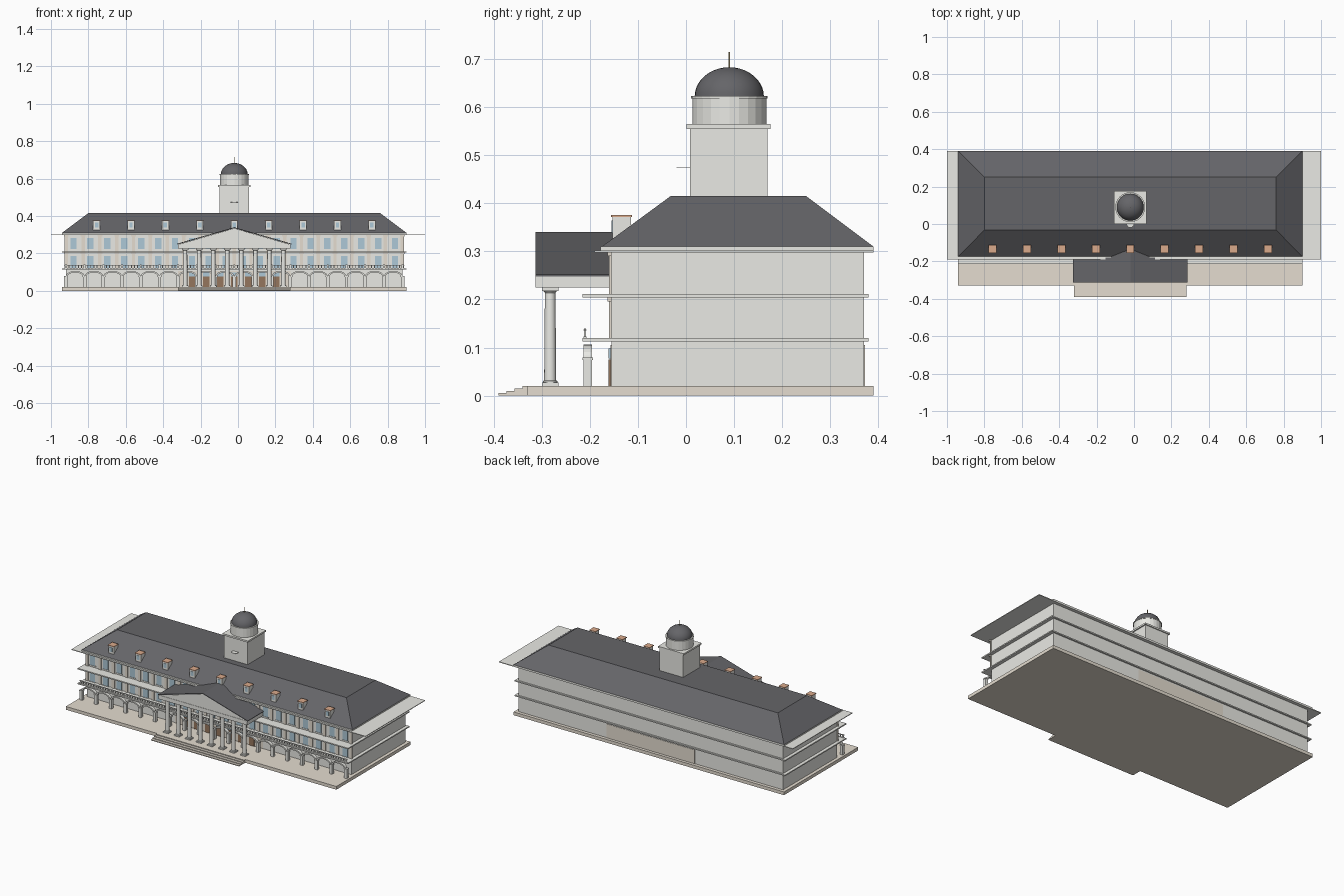
import bpy, bmesh
from math import sin, cos, pi

if "Cube" in bpy.data.objects:
    bpy.data.objects.remove(bpy.data.objects["Cube"])

CX = -0.02           # centre line of the building
FRONT = -0.155       # front wall plane


def material(name, rgb):
    m = bpy.data.materials.new(name)
    m.diffuse_color = (*rgb, 1)
    m.use_nodes = True
    m.node_tree.nodes["Principled BSDF"].inputs["Base Color"].default_value = m.diffuse_color
    return m


STONE = material("stone", (0.82, 0.82, 0.78))
TAN = material("sandstone", (0.78, 0.72, 0.63))
SLATE = material("slate", (0.13, 0.13, 0.14))
GLASS = material("glass", (0.42, 0.58, 0.68))
CLAY = material("clay", (0.70, 0.40, 0.26))
WOOD = material("wood", (0.30, 0.18, 0.11))
BRASS = material("brass", (0.60, 0.48, 0.25))


def finish(name, bm, mat, smooth=False):
    bmesh.ops.recalc_face_normals(bm, faces=bm.faces)
    me = bpy.data.meshes.new(name)
    bm.to_mesh(me)
    bm.free()
    me.materials.append(mat)
    ob = bpy.data.objects.new(name, me)
    bpy.context.collection.objects.link(ob)
    if smooth:
        bpy.context.view_layer.objects.active = ob
        ob.select_set(True)
        bpy.ops.object.shade_smooth_by_angle()
        ob.select_set(False)
    return ob


def add_box(bm, x0, x1, y0, y1, z0, z1):
    vs = bmesh.ops.create_cube(bm, size=1)["verts"]
    for v in vs:
        v.co = (x1 if v.co.x > 0 else x0, y1 if v.co.y > 0 else y0, z1 if v.co.z > 0 else z0)
    return vs


def boxes(name, mat, dims):
    bm = bmesh.new()
    for d in dims:
        add_box(bm, *d)
    return finish(name, bm, mat)


def add_prism(bm, pts, y0, y1):
    """Extrude an x-z outline along y."""
    f = bm.faces.new([bm.verts.new((x, y0, z)) for x, z in pts])
    r = bmesh.ops.extrude_face_region(bm, geom=[f])
    for v in r["geom"]:
        if isinstance(v, bmesh.types.BMVert):
            v.co.y = y1


def add_lathe(bm, x, y, profile, n):
    """Turn an (r, z) profile around a vertical axis."""
    rings = [[bm.verts.new((x + r * cos(2 * pi * i / n), y + r * sin(2 * pi * i / n), z))
              for i in range(n)] for r, z in profile]
    for a, b in zip(rings, rings[1:]):
        for i in range(n):
            j = (i + 1) % n
            bm.faces.new((a[i], a[j], b[j], b[i]))
    bm.faces.new(rings[0][::-1])
    bm.faces.new(rings[-1])


# Base and front steps
boxes("base", TAN, [(-0.94, 0.90, -0.33, 0.39, 0, 0.02)])
boxes("front_steps", TAN, [(-0.32, 0.28, -0.39 + 0.0165 * i, -0.32, 0.005 * i, 0.005 * (i + 1))
                           for i in range(4)])

# Main body, string courses, eaves
boxes("main_body", STONE, [(-0.92, 0.88, FRONT, 0.37, 0.02, 0.302)])
boxes("hall_block", TAN, [(-0.32, 0.28, FRONT - 0.002, 0.372, 0.02, 0.105)])
boxes("floor_ledges", STONE, [(-0.94, 0.90, -0.215, 0.38, z, z + 0.007) for z in (0.113, 0.204)])
boxes("eave_plate", STONE, [(-1, 1, -0.19, 0.39, 0.298, 0.302)])
boxes("cornice", STONE, [(-0.94, 0.90, -0.178, 0.39, 0.302, 0.31)])

# Hipped roof with flat top
bm = bmesh.new()
for v in add_box(bm, -0.94, 0.90, -0.175, 0.39, 0.31, 0.415):
    if v.co.z > 0.4:
        v.co.x = -0.80 if v.co.x < 0 else 0.76
        v.co.y = -0.032 if v.co.y < 0 else 0.25
finish("main_roof", bm, SLATE)

# Windows and pilasters on the two upper floors
glass, frames, pilasters = [], [], []
for i in range(20):
    x = CX + (i - 9.5) * 0.0905
    for z0, z1 in ((0.122, 0.185), (0.222, 0.282)):
        glass.append((x - 0.017, x + 0.017, FRONT - 0.003, FRONT, z0, z1))
        frames.append((x - 0.021, x + 0.021, FRONT - 0.005, FRONT, z1, z1 + 0.005))
        frames.append((x - 0.021, x + 0.021, FRONT - 0.005, FRONT, z0 - 0.004, z0))
for i in range(21):
    x = CX + (i - 10) * 0.0898
    for z0, z1 in ((0.12, 0.204), (0.211, 0.298)):
        pilasters.append((x - 0.009, x + 0.009, FRONT - 0.005, FRONT, z0, z1))
        pilasters.append((x - 0.013, x + 0.013, FRONT - 0.008, FRONT, z1 - 0.008, z1))
boxes("window_panes", GLASS, glass)
boxes("window_trim", STONE, frames)
boxes("pilasters", TAN, pilasters)

# Ground floor doors and windows behind the portico
doors, lights = [], []
for i in range(7):
    x = CX + (i - 3) * 0.075
    doors.append((x - 0.018, x + 0.018, FRONT - 0.006, FRONT, 0.02, 0.075))
    lights.append((x - 0.018, x + 0.018, FRONT - 0.006, FRONT, 0.077, 0.098))
boxes("doors", WOOD, doors)
boxes("door_lights", GLASS, lights)

# Arcade of piers and arches
N, X0, STEP = 18, -0.92, 0.1
piers = []
for i in range(N + 1):
    x = X0 + i * STEP
    piers += [(x - 0.009, x + 0.009, -0.213, -0.195, 0.02, 0.076),
              (x - 0.011, x + 0.011, -0.215, -0.193, 0.074, 0.079)]
boxes("arcade_piers", STONE, piers)
bm = bmesh.new()
for i in range(N):
    x = X0 + (i + 0.5) * STEP
    arc = [pi * k / 12 for k in range(13)]
    outer = [(x + 0.05 * cos(a), 0.076 + 0.030 * sin(a)) for a in arc]
    inner = [(x + 0.041 * cos(a), 0.076 + 0.022 * sin(a)) for a in reversed(arc)]
    add_prism(bm, outer + inner, -0.213, -0.195)
finish("arcade_arches", bm, STONE)

# Balcony balustrade
rail = [(-0.93, 0.89, -0.213, -0.207, 0.135, 0.138), (-0.93, 0.89, -0.213, -0.207, 0.12, 0.123)]
for i in range(109):
    x = X0 + i * 1.8 / 108
    w = 0.005 if i % 6 == 0 else 0.002
    rail.append((x - w, x + w, -0.212, -0.208, 0.12, 0.14 if i % 6 == 0 else 0.136))
boxes("balustrade", STONE, rail)

# Portico columns
bm = bmesh.new()
blocks = []
for i in range(8):
    x = CX + (i - 3.5) * 0.075
    add_lathe(bm, x, -0.2825, [(0.015, 0.026), (0.015, 0.03), (0.0125, 0.032),
                               (0.011, 0.214), (0.015, 0.219)], 16)
    blocks += [(x - 0.017, x + 0.017, -0.2995, -0.2655, 0.02, 0.027),
               (x - 0.017, x + 0.017, -0.2995, -0.2655, 0.218, 0.226)]
finish("portico_columns", bm, STONE, True)
boxes("column_blocks", STONE, blocks)

# Portico entablature, pediment and gable roof
boxes("entablature", STONE, [(-0.322, 0.282, -0.313, FRONT, 0.225, 0.249)])
bm = bmesh.new()
add_prism(bm, [(-0.315, 0.249), (0.275, 0.249), (CX, 0.334)], -0.311, -0.13)
finish("pediment", bm, STONE)
bm = bmesh.new()
add_prism(bm, [(-0.325, 0.248), (CX, 0.335), (0.285, 0.248), (0.285, 0.252), (CX, 0.34),
               (-0.325, 0.252)], -0.313, -0.125)
finish("portico_roof", bm, SLATE)

# Dormers
walls, panes, caps = [], [], []
for i in range(9):
    x = CX + (i - 4) * 0.184
    walls.append((x - 0.018, x + 0.018, -0.153, -0.114, 0.322, 0.373))
    panes.append((x - 0.009, x + 0.009, -0.155, -0.15, 0.338, 0.364))
    caps.append((x - 0.021, x + 0.021, -0.156, -0.112, 0.372, 0.376))
boxes("dormer_walls", STONE, walls)
boxes("dormer_panes", GLASS, panes)
boxes("dormer_caps", CLAY, caps)

# Cupola
CY = 0.09
boxes("cupola_tower", STONE, [(CX - 0.08, CX + 0.08, 0.008, 0.17, 0.40, 0.556),
                              (CX - 0.087, CX + 0.087, 0.001, 0.176, 0.555, 0.565)])
bm = bmesh.new()
add_lathe(bm, CX, CY, [(0.077, 0.565), (0.077, 0.618), (0.08, 0.618), (0.08, 0.623)], 24)
finish("cupola_drum", bm, STONE)
bm = bmesh.new()
add_lathe(bm, CX, CY, [(0.072 * cos(a), 0.622 + 0.061 * sin(a))
                       for a in [k * pi / 20 for k in range(10)] + [pi / 2 - 0.02]], 32)
finish("dome", bm, SLATE, True)
bm = bmesh.new()
add_lathe(bm, CX, CY, [(0.002, 0.68), (0.0015, 0.715)], 8)
finish("spire", bm, BRASS)
bm = bmesh.new()
add_lathe(bm, CX, 0.0, [(0.02, 0.473), (0.02, 0.475)], 24)
finish("tower_disc", bm, STONE)
